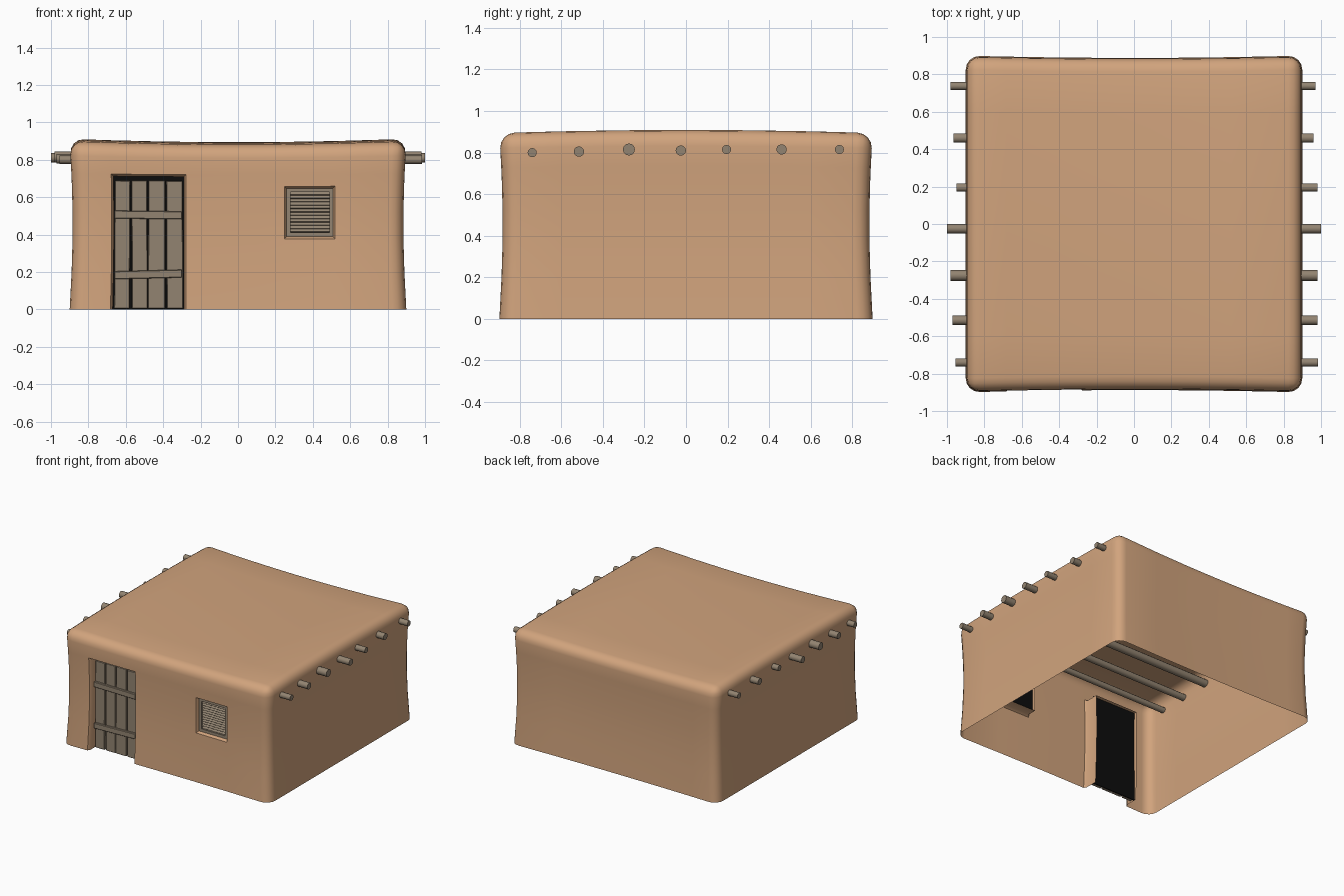
import bpy, bmesh, math
from mathutils import Vector, Matrix

if "Cube" in bpy.data.objects:
    bpy.data.objects.remove(bpy.data.objects["Cube"])


def material(name, rgb):
    m = bpy.data.materials.new(name)
    m.diffuse_color = (*rgb, 1)
    m.use_nodes = True
    m.node_tree.nodes["Principled BSDF"].inputs["Base Color"].default_value = m.diffuse_color
    return m


CLAY = material("clay plaster", (0.64, 0.37, 0.205))
WOOD = material("weathered wood", (0.29, 0.23, 0.165))
DARK = material("dark gap", (0.004, 0.004, 0.004))


def finish(bm, name, mat, smooth=None):
    me = bpy.data.meshes.new(name)
    bm.to_mesh(me)
    bm.free()
    ob = bpy.data.objects.new(name, me)
    bpy.context.collection.objects.link(ob)
    me.materials.append(mat)
    if smooth:
        bpy.context.view_layer.objects.active = ob
        ob.select_set(True)
        bpy.ops.object.shade_smooth_by_angle(angle=math.radians(smooth))
        ob.select_set(False)
    return ob


def box(name, mat, x0, x1, y0, y1, z0, z1, rot=0.0, axis='Y', bevel=0.0):
    bm = bmesh.new()
    size = Matrix.Diagonal((x1 - x0, y1 - y0, z1 - z0, 1))
    mid = Matrix.Translation(((x0 + x1) / 2, (y0 + y1) / 2, (z0 + z1) / 2))
    bmesh.ops.create_cube(bm, size=1, matrix=mid @ Matrix.Rotation(rot, 4, axis) @ size)
    if bevel:
        bmesh.ops.bevel(bm, geom=bm.edges[:], offset=bevel, segments=1, affect='EDGES')
    return finish(bm, name, mat)


# Clay shell: open-bottomed rounded box with recessed openings
W, H = 0.9, 0.897
DOOR = (-0.67, -0.29, 0.0, 0.715)
WINDOW = (0.26, 0.51, 0.39, 0.65)
LIP = 0.012

bm = bmesh.new()
bmesh.ops.create_cube(bm, size=1, matrix=Matrix.Translation((0, 0, H / 2))
                      @ Matrix.Diagonal((2 * W, 2 * W, H, 1)))
bmesh.ops.delete(bm, geom=[f for f in bm.faces if f.normal.z < -0.5], context='FACES')
bmesh.ops.bevel(bm, geom=[e for e in bm.edges if not e.is_boundary],
                offset=0.075, segments=4, profile=0.5, affect='EDGES')


def cut(axis, value):
    co, no = Vector(), Vector()
    co[axis], no[axis] = value, 1
    bmesh.ops.bisect_plane(bm, geom=bm.verts[:] + bm.edges[:] + bm.faces[:],
                           plane_co=co, plane_no=no, dist=1e-5)


for x0, x1, z0, z1 in (DOOR, WINDOW):
    for x in (x0 - LIP, x1 + LIP):
        cut(0, x)
    for z in (z0 - LIP, z1 + LIP):
        if z > 0:
            cut(2, z)
for v in (-0.45, -0.1, 0.1):
    cut(0, v)
for v in (-0.6, -0.3, 0, 0.3, 0.6):
    cut(1, v)
for v in (0.2, 0.52):
    cut(2, v)

for (x0, x1, z0, z1), depth in ((DOOR, 0.12), (WINDOW, 0.09)):
    hole = []
    for f in bm.faces:
        c = f.calc_center_median()
        if c.y < -W + 0.001 and x0 - LIP < c.x < x1 + LIP and z0 - LIP < c.z < z1 + LIP:
            hole.append(f)
    inside = set(hole)
    rim = [e for f in hole for e in f.edges
           if len(e.link_faces) == 2 and not all(g in inside for g in e.link_faces)]
    bmesh.ops.delete(bm, geom=hole, context='FACES')
    # soft lip first, then the straight reveal
    for step, shrink in ((0.02, True), (depth - 0.02, False)):
        out = bmesh.ops.extrude_edge_only(bm, edges=rim)["geom"]
        for v in (g for g in out if isinstance(g, bmesh.types.BMVert)):
            v.co.y += step
            if shrink:
                v.co.x = min(max(v.co.x, x0), x1)
                v.co.z = min(max(v.co.z, z0), z1)
        rim = [g for g in out if isinstance(g, bmesh.types.BMEdge)]

# Hand-made look: pinched walls, gently sagging roof
for v in bm.verts:
    x, y, z = v.co
    pinch = 0.016 * math.sin(math.pi * min(z / H, 1))
    v.co.x -= pinch * (x / W) ** 3
    v.co.y -= (pinch + 0.012 * (1 - (x / W) ** 2)) * (y / W)
    v.co.z += (z / H) ** 4 * (0.015 * (1 - (y / W) ** 2) - 0.018 * (1 - (x / W) ** 2))
bmesh.ops.recalc_face_normals(bm, faces=bm.faces[:])
finish(bm, "clay_walls_and_roof", CLAY, 40)

# Roof beams through both side walls: y, z, radius, left end, right end
BEAMS = ((-0.74, 0.80, 0.022, -0.955, 0.985), (-0.515, 0.805, 0.025, -0.97, 0.98),
         (-0.275, 0.815, 0.029, -0.98, 0.98), (-0.025, 0.81, 0.025, -1.0, 1.0),
         (0.195, 0.815, 0.022, -0.95, 0.98), (0.46, 0.815, 0.025, -0.965, 0.96),
         (0.738, 0.815, 0.022, -0.98, 0.97))
for i, (y, z, r, xa, xb) in enumerate(BEAMS):
    bm = bmesh.new()
    bmesh.ops.create_cone(bm, cap_ends=True, segments=12, radius1=r, radius2=r, depth=xb - xa,
                          matrix=Matrix.Translation(((xa + xb) / 2, y, z))
                          @ Matrix.Rotation(math.pi / 2, 4, 'Y'))
    finish(bm, f"roof_beam_{i + 1}", WOOD, 40)

# Door: dark backing, four planks, two cross rails
box("door_backing", DARK, -0.67, -0.29, -0.798, -0.79, 0, 0.715)
PLANKS = ((-0.66, -0.578, 0.688, 0.006), (-0.568, -0.485, 0.69, -0.004),
          (-0.48, -0.39, 0.69, 0.003), (-0.382, -0.295, 0.686, -0.005))
for i, (x0, x1, top, tilt) in enumerate(PLANKS):
    box(f"door_plank_{i + 1}", WOOD, x0, x1, -0.83, -0.803, 0.005, top, tilt, bevel=0.003)
for name, z, tilt in (("lower", 0.187, -0.025), ("upper", 0.505, 0.012)):
    box(f"door_rail_{name}", WOOD, -0.66, -0.30, -0.848, -0.828, z - 0.021, z + 0.021, tilt, bevel=0.003)

# Window: dark backing, frame, louvre slats
x0, x1, z0, z1 = WINDOW
box("window_backing", DARK, x0, x1, -0.82, -0.812, z0, z1)
t = 0.022
for name, a, b, c, d in (("left", x0, x0 + t, z0, z1), ("right", x1 - t, x1, z0, z1),
                         ("bottom", x0 + t, x1 - t, z0, z0 + t),
                         ("top", x0 + t, x1 - t, z1 - t, z1)):
    box(f"window_frame_{name}", WOOD, a, b, -0.856, -0.822, c, d)
n = 12
pitch = (z1 - z0 - 2 * t) / n
for i in range(n):
    z = z0 + t + pitch * (i + 0.5)
    box(f"window_slat_{i + 1}", WOOD, x0 + t, x1 - t, -0.8425, -0.8355, z - 0.0095, z + 0.0095,
        -0.6, 'X')
